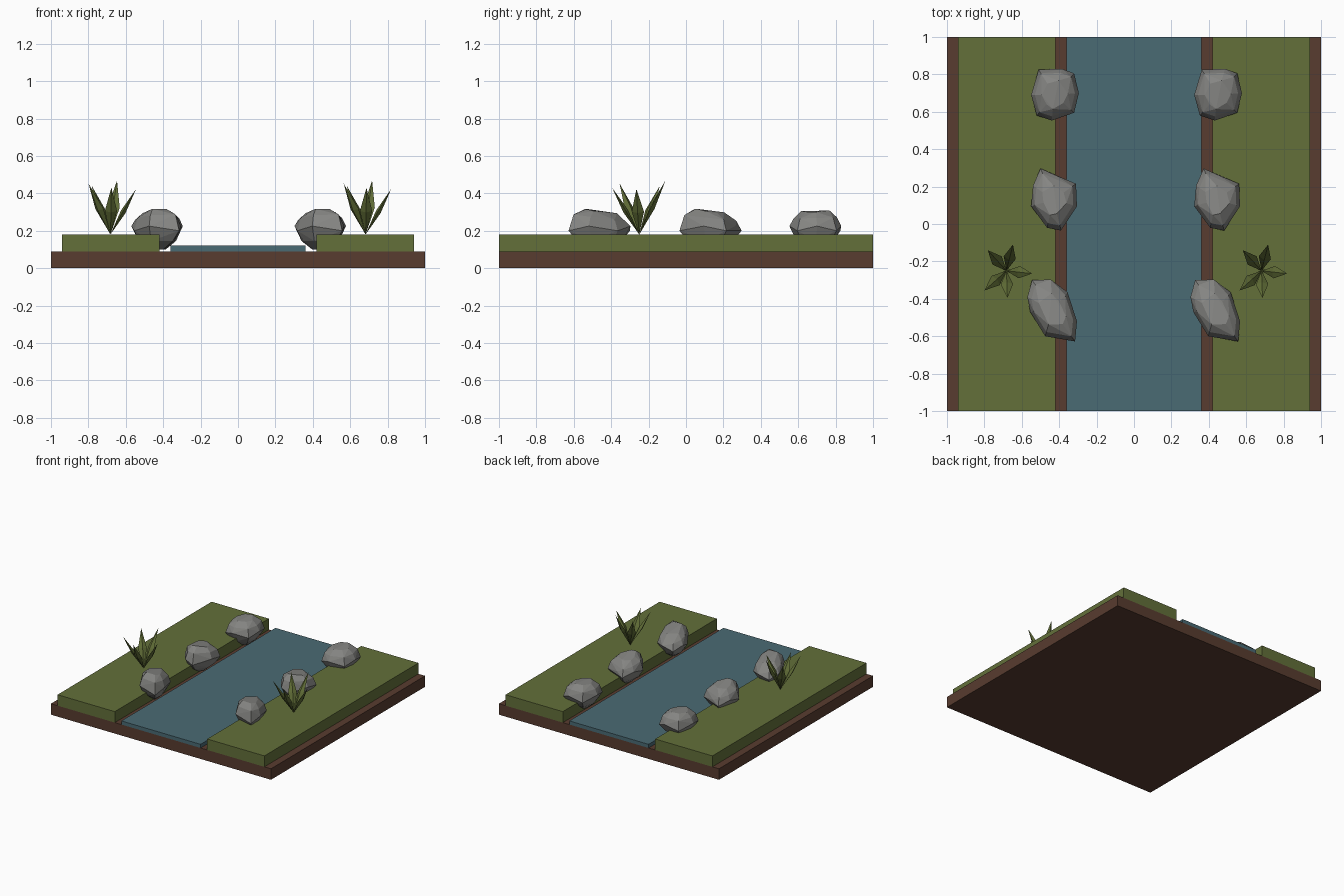
import bpy, bmesh, math
from mathutils import Vector

if "Cube" in bpy.data.objects:
    bpy.data.objects.remove(bpy.data.objects["Cube"])


def material(name, rgb):
    m = bpy.data.materials.new(name)
    m.diffuse_color = (*rgb, 1)
    m.use_nodes = True
    m.node_tree.nodes["Principled BSDF"].inputs["Base Color"].default_value = m.diffuse_color
    return m


SOIL = material("soil brown", (0.098, 0.045, 0.029))
GRASS = material("grass green", (0.125, 0.160, 0.042))
WATER = material("water blue", (0.068, 0.145, 0.175))
STONE = material("stone grey", (0.235, 0.235, 0.225))
LEAF = material("leaf green", (0.120, 0.155, 0.038))


def finish(bm, name, mat):
    bmesh.ops.recalc_face_normals(bm, faces=bm.faces)
    me = bpy.data.meshes.new(name)
    bm.to_mesh(me)
    bm.free()
    me.materials.append(mat)
    ob = bpy.data.objects.new(name, me)
    bpy.context.collection.objects.link(ob)
    return ob


def slab(name, x0, x1, z0, z1, mat):
    bm = bmesh.new()
    bmesh.ops.create_cube(bm, size=1)
    for v in bm.verts:
        v.co = ((x0 + x1) / 2 + v.co.x * (x1 - x0), v.co.y * 2,
                (z0 + z1) / 2 + v.co.z * (z1 - z0))
    return finish(bm, name, mat)


# Ground, stream and raised banks
slab("soil_base", -1, 1, 0, 0.09, SOIL)
slab("stream", -0.36, 0.36, 0.09, 0.12, WATER)
slab("left_bank", -0.94, -0.42, 0.09, 0.18, GRASS)
slab("right_bank", 0.42, 0.94, 0.09, 0.18, GRASS)


# Boulders: hull around a widest outline, a crown and an underside
def boulder(name, outline, centre, slope, shift):
    bm = bmesh.new()
    c = Vector(centre)
    for i, p in enumerate(outline):
        d = Vector(p) - c
        rings = [(1.0, 0.20 + 0.025 * (i % 2)),
                 (0.84, 0.268 + slope * d.y * 0.8),
                 (0.45 + 0.1 * (i % 2), 0.308 + slope * d.y * 0.6 - 0.06 * abs(d.x)),
                 (0.72, 0.145), (0.30, 0.10)]
        for s, z in rings:
            q = c + d * s
            bm.verts.new((q.x + shift, q.y, z))
    res = bmesh.ops.convex_hull(bm, input=bm.verts)
    junk = {g for g in res["geom_interior"] + res["geom_unused"]
            if isinstance(g, bmesh.types.BMVert)}
    bmesh.ops.delete(bm, geom=list(junk), context='VERTS')
    bmesh.ops.dissolve_limit(bm, angle_limit=math.radians(6),
                             verts=bm.verts, edges=bm.edges)
    return finish(bm, name, STONE)


BOULDERS = {
    "back_boulder": ([(-.51, .825), (-.385, .83), (-.32, .805), (-.295, .70),
                      (-.32, .595), (-.44, .553), (-.52, .58), (-.55, .69)],
                     (-.425, .69), 0.03),
    "middle_boulder": ([(-.50, .297), (-.43, .265), (-.31, .215), (-.305, .095),
                        (-.39, -.035), (-.465, -.02), (-.55, .095), (-.54, .205)],
                       (-.43, .13), -0.12),
    "front_boulder": ([(-.545, -.30), (-.445, -.297), (-.355, -.365), (-.305, -.52),
                       (-.315, -.628), (-.475, -.60), (-.555, -.47), (-.57, -.39)],
                      (-.435, -.46), -0.14),
}
for name, (outline, centre, slope) in BOULDERS.items():
    boulder("left_" + name, outline, centre, slope, 0)
    boulder("right_" + name, outline, centre, slope, 0.872)


# Plants: five pointed leaves, each a flattened four-sided spindle
TIPS = [(0.035, 0.14, 0.288), (-0.10, 0.11, 0.26), (0.137, -0.015, 0.243),
        (-0.117, -0.105, 0.272), (0.005, -0.145, 0.25)]


def plant(name, x, y):
    bm = bmesh.new()
    root = Vector((x, y, 0.18))
    for t in TIPS:
        axis = Vector(t)
        side = Vector((-axis.y, axis.x, 0)).normalized()
        out = side.cross(axis).normalized()
        mid = root + axis * 0.5
        base, tip = bm.verts.new(root), bm.verts.new(root + axis)
        ring = [bm.verts.new(mid + o) for o in
                (side * 0.033, out * 0.014, side * -0.033, out * -0.014)]
        for i in range(4):
            for end in (base, tip):
                bm.faces.new((ring[i], ring[(i + 1) % 4], end))
    return finish(bm, name, LEAF)


plant("left_plant", -0.682, -0.25)
plant("right_plant", 0.682, -0.25)
